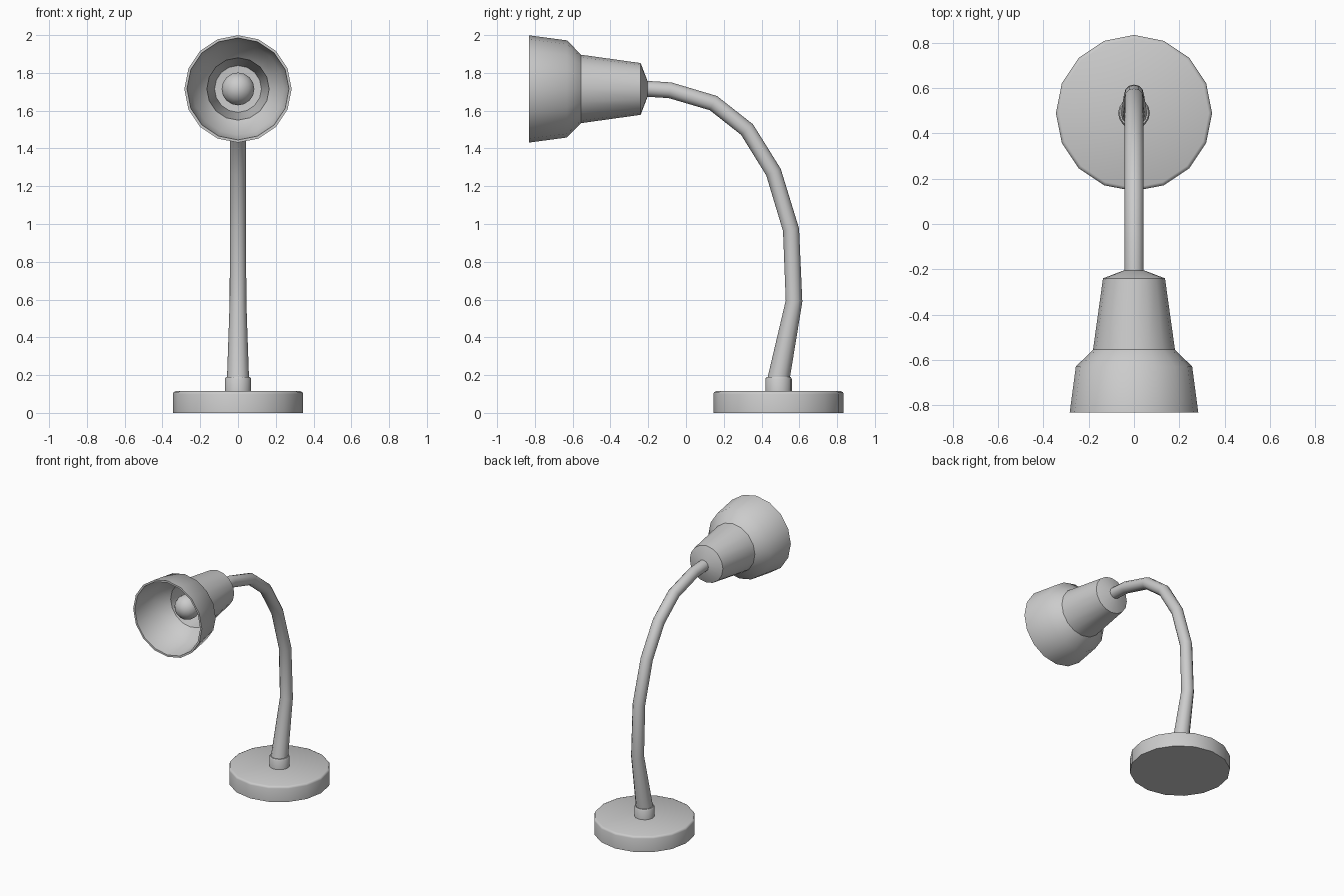
import bpy, bmesh
from math import sin, cos, pi
from mathutils import Vector

if "Cube" in bpy.data.objects:
    bpy.data.objects.remove(bpy.data.objects["Cube"])


def finish(name, bm):
    bmesh.ops.recalc_face_normals(bm, faces=bm.faces)
    mesh = bpy.data.meshes.new(name)
    bm.to_mesh(mesh)
    bm.free()
    obj = bpy.data.objects.new(name, mesh)
    bpy.context.collection.objects.link(obj)
    return obj


def skin(name, rings, sharp=()):
    """Bridge successive rings of points; one-point rings close to a tip."""
    bm = bmesh.new()
    loops = [[bm.verts.new(p) for p in ring] for ring in rings]
    for a, b in zip(loops, loops[1:]):
        n = max(len(a), len(b))
        for i in range(n):
            j = (i + 1) % n
            if len(a) == 1:
                bm.faces.new((a[0], b[i], b[j]))
            elif len(b) == 1:
                bm.faces.new((a[i], a[j], b[0]))
            else:
                bm.faces.new((a[i], a[j], b[j], b[i]))
    for f in bm.faces:
        f.smooth = True
    for k in sharp:
        ring = loops[k]
        for i in range(len(ring)):
            bm.edges.get((ring[i], ring[(i + 1) % len(ring)])).smooth = False
    return finish(name, bm)


def ring(centre, r, u, v, n):
    if r == 0:
        return [centre]
    return [centre + r * (cos(2 * pi * i / n) * u + sin(2 * pi * i / n) * v)
            for i in range(n)]


X, Y, Z = Vector((1, 0, 0)), Vector((0, 1, 0)), Vector((0, 0, 1))


def lathe(name, origin, axis, profile, sharp=(), n=16):
    """Revolve (radius, distance along axis) points around an axis."""
    v = Z if axis == Y else Y
    return skin(name, [ring(origin + axis * h, r, X, v, n) for r, h in profile], sharp)


# Round foot and the collar that holds the stem
foot = Vector((0, 0.49, 0))
lathe("base", foot, Z,
      [(0, 0), (0.345, 0), (0.345, 0.1), (0.341, 0.11), (0.33, 0.115), (0, 0.115)], sharp=(1,))
lathe("collar", foot, Z,
      [(0, 0.10), (0.07, 0.10), (0.07, 0.18), (0.064, 0.19), (0, 0.19)], sharp=(1, 3))

# Bent gooseneck stem: y, z, radius
path = [(0.484, 0.14, 0.06), (0.492, 0.19, 0.058), (0.572, 0.592, 0.044), (0.556, 0.97, 0.043),
        (0.463, 1.275, 0.042), (0.323, 1.50, 0.042), (0.145, 1.64, 0.042),
        (-0.085, 1.708, 0.042), (-0.23, 1.717, 0.042)]
pts = [Vector((0, y, z)) for y, z, r in path]
rings = [[pts[0]]]
for i, p in enumerate(pts):
    t = Vector()
    if i > 0:
        t += (p - pts[i - 1]).normalized()
    if i < len(pts) - 1:
        t += (pts[i + 1] - p).normalized()
    rings.append(ring(p, path[i][2], X, t.normalized().cross(X), 12))
rings.append([pts[-1]])
skin("stem", rings, sharp=(1, len(rings) - 2))

# Hollow shade: outer profile from the back to the rim, then back inside
head = Vector((0, 0, 1.715))
lathe("shade", head, Y,
      [(0, -0.205), (0.045, -0.205), (0.137, -0.24), (0.181, -0.555), (0.257, -0.63),
       (0.284, -0.832), (0.27, -0.832), (0.243, -0.637), (0.165, -0.56),
       (0.124, -0.255), (0, -0.245)], sharp=(2, 3, 5, 6, 8, 9))

# Bulb: sphere with a neck running into the shade
bulb = [(0, -0.685)]
bulb += [(0.088 * sin(a * pi / 180), -0.597 - 0.088 * cos(a * pi / 180))
         for a in range(20, 141, 20)]
bulb += [(0.048, -0.49), (0.048, -0.25), (0, -0.25)]
lathe("bulb", head, Y, bulb, sharp=(len(bulb) - 2,))
